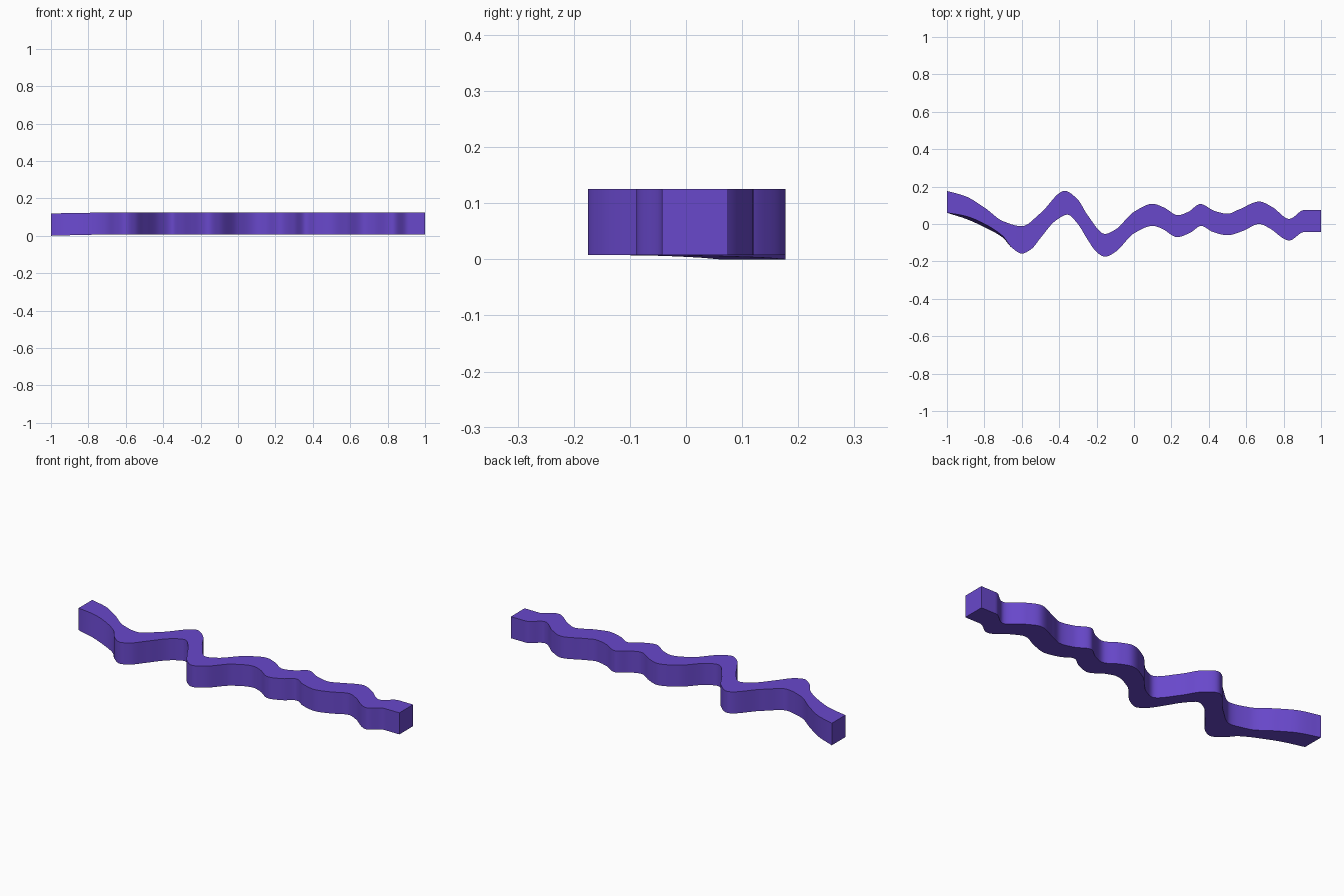
import bpy, bmesh, math

if "Cube" in bpy.data.objects:
    bpy.data.objects.remove(bpy.data.objects["Cube"])

# Plan outlines of the wavy bar: back edge and front edge as (x, y) keys
BACK = [(-1, .177), (-.9, .148), (-.8, .088), (-.7, .015), (-.6, -.012), (-.5, .058),
        (-.37, .177), (-.3, .13), (-.25, .05), (-.155, -.053), (-.1, -.03), (0, .065),
        (.1, .108), (.16, .088), (.235, .047), (.29, .065), (.355, .107), (.43, .07),
        (.5, .055), (.56, .077), (.67, .12), (.74, .09), (.83, .027), (.91, .075), (1, .075)]
FRONT = [(-1, .06), (-.9, .035), (-.8, -.008), (-.7, -.07), (-.655, -.125), (-.6, -.158),
         (-.55, -.135), (-.5, -.075), (-.42, .017), (-.355, .05), (-.3, .0), (-.25, -.08),
         (-.2, -.15), (-.155, -.175), (-.1, -.15), (0, -.05), (.1, -.01), (.15, -.025),
         (.23, -.07), (.3, -.047), (.36, -.01), (.42, -.042), (.5, -.06), (.58, -.038),
         (.67, 0), (.72, -.02), (.83, -.088), (.91, -.043), (1, -.043)]
STEPS = 200


def smooth_edge(keys):
    """Monotone cubic through the keys, level at every crest and trough."""
    d = [(b[1] - a[1]) / (b[0] - a[0]) for a, b in zip(keys, keys[1:])]
    m = [d[0]] + [2 * p * q / (p + q) if p * q > 0 else 0 for p, q in zip(d, d[1:])] + [d[-1]]

    def f(x):
        i = max(k for k in range(len(d)) if keys[k][0] <= x + 1e-9)
        (x0, y0), (x1, y1) = keys[i], keys[i + 1]
        h = x1 - x0
        t = (x - x0) / h
        return (y0 * (2*t**3 - 3*t*t + 1) + y1 * (3*t*t - 2*t**3)
                + h * m[i] * (t**3 - 2*t*t + t) + h * m[i + 1] * (t**3 - t*t))
    return f


back, front = smooth_edge(BACK), smooth_edge(FRONT)

# Wavy bar: four-cornered sections bridged along x, slightly twisted at the left end
bm = bmesh.new()
rings = []
for i in range(STEPS + 1):
    x = -1 + 2 * i / STEPS
    drop = max(0, (-.6 - x) / .4) ** 1.5 * .008
    twist = .018 * math.sin(math.pi * (x + 1) / .35) if x < -.65 else 0
    yb, yf = back(x), front(x)
    rings.append([bm.verts.new(p) for p in (
        (x, yf - twist * .5, .008 - drop), (x, yb - twist * .5, .008 - drop),
        (x, yb, .125 - drop * .7), (x, yf + twist * .5, .125 - drop * .7))])
for a, b in zip(rings, rings[1:]):
    for k in range(4):
        n = (k + 1) % 4
        bm.faces.new((a[k], a[n], b[n], b[k]))
bm.faces.new(rings[0])
bm.faces.new(rings[-1])
bmesh.ops.recalc_face_normals(bm, faces=bm.faces)
mesh = bpy.data.meshes.new("wavy_bar")
bm.to_mesh(mesh)
bm.free()
bar = bpy.data.objects.new("wavy_bar", mesh)
bpy.context.collection.objects.link(bar)

# Purple finish
mat = bpy.data.materials.new("purple")
mat.diffuse_color = (.14, .065, .6, 1)
mat.use_nodes = True
mat.node_tree.nodes["Principled BSDF"].inputs["Base Color"].default_value = mat.diffuse_color
mesh.materials.append(mat)

bpy.context.view_layer.objects.active = bar
bar.select_set(True)
bpy.ops.object.shade_smooth_by_angle(angle=math.radians(35))
